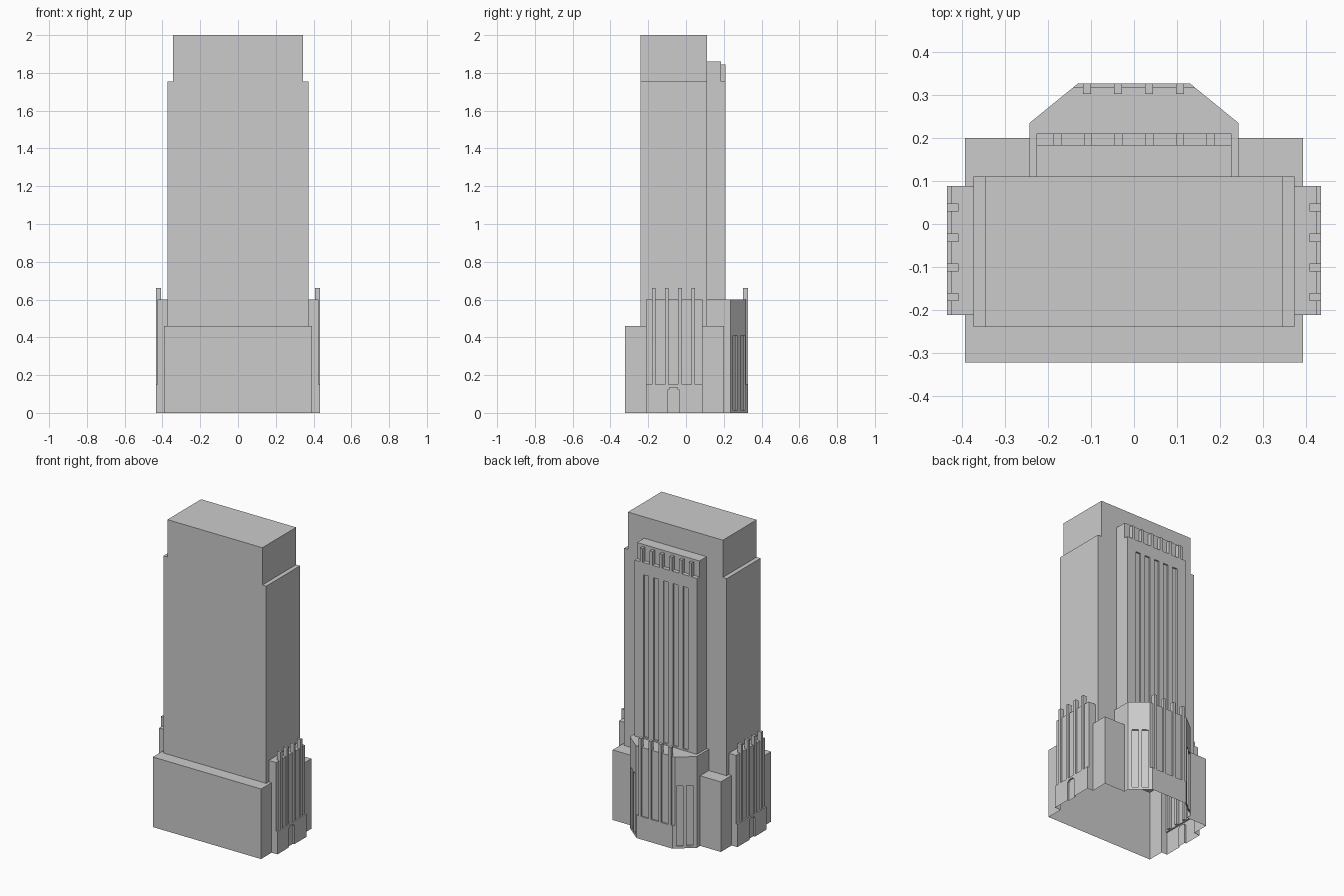
import bpy, bmesh, math
from mathutils import Vector

if "Cube" in bpy.data.objects:
    bpy.data.objects.remove(bpy.data.objects["Cube"])


def prism(name, pts, z0, z1):
    """Extrude a counter-clockwise XY outline from z0 to z1."""
    bm = bmesh.new()
    face = bm.faces.new([bm.verts.new((x, y, z0)) for x, y in pts])
    ext = bmesh.ops.extrude_face_region(bm, geom=[face])
    for v in ext["geom"]:
        if isinstance(v, bmesh.types.BMVert):
            v.co.z = z1
    bmesh.ops.recalc_face_normals(bm, faces=bm.faces[:])
    me = bpy.data.meshes.new(name)
    bm.to_mesh(me)
    bm.free()
    ob = bpy.data.objects.new(name, me)
    bpy.context.collection.objects.link(ob)
    return ob


def box(name, x0, x1, y0, y1, z0, z1):
    x0, x1 = min(x0, x1), max(x0, x1)
    return prism(name, [(x0, y0), (x1, y0), (x1, y1), (x0, y1)], z0, z1)


def combine(target, tool, op):
    mod = target.modifiers.new("bool", 'BOOLEAN')
    mod.operation, mod.solver, mod.object = op, 'EXACT', tool
    bpy.context.view_layer.objects.active = target
    bpy.ops.object.modifier_apply(modifier=mod.name)
    bpy.data.objects.remove(tool)


# Main tower with narrower crown
shell = box("building_shell", -.373, .373, -.24, .11, 0, 1.755)
solids = [
    box("crown", -.345, .345, -.24, .11, 1.6, 2.0),
    box("base_block", -.393, .393, -.322, .2, 0, .46),
    box("rear_shaft", -.227, .227, 0, .21, 0, 1.755),
    box("rear_shaft_top", -.227, .227, 0, .184, 0, 1.86),
]

# Side wings: recessed upper wall over a plinth
for s in (-1, 1):
    solids.append(box("wing", s * .3, s * .425, -.212, .088, 0, .60))
    solids.append(box("wing_plinth", s * .3, s * .435, -.212, .088, 0, .15))

# Rear entrance bay with angled corners: plinth and set-back wall
A, B = Vector((.243, .235)), Vector((.13, .327))
for tip_y, top in ((.327, .15), (.317, .60)):
    tip = A.lerp(B, (tip_y - A.y) / (B.y - A.y))
    solids.append(prism("rear_bay", [(-A.x, 0), (A.x, 0), tuple(A), tuple(tip),
                                     (-tip.x, tip.y), (-A.x, A.y)], 0, top))
for part in solids:
    combine(shell, part, 'UNION')

# Tall window slots in the rear shaft
cutters = [box("slot", x - .018, x + .018, .2, .23, .61, 1.675)
           for x in (-.142, -.071, 0, .071, .142)]

# Pairs of slots in the angled bay faces, doorways in the wings
normal = Vector((B.y - A.y, A.x - B.x)).normalized() * .01
for s in (-1, 1):
    for t0, t1 in ((.15, .42), (.57, .84)):
        p, q = A.lerp(B, t0), A.lerp(B, t1)
        pts = [p - normal, p + normal, q + normal, q - normal]
        cutters.append(prism("slot", [(s * v.x, v.y) for v in pts], .015, .41))
    for half, top in ((.029, .125), (.022, .135)):
        cutters.append(box("doorway", s * .425, s * .45,
                           -.066 - half, -.066 + half, -.05, top))
for part in cutters:
    combine(shell, part, 'DIFFERENCE')

# The shell is open underneath
bm = bmesh.new()
bm.from_mesh(shell.data)
floor = [f for f in bm.faces if f.normal.z < -.9 and f.calc_center_median().z < .001]
bmesh.ops.delete(bm, geom=floor, context='FACES')
bm.to_mesh(shell.data)
bm.free()

# Upright fins on the wings, rear bay and shaft top
W = .0095
for s in (-1, 1):
    for y in (-.17, -.101, -.032, .038):
        box("wing_fin", s * .408, s * .435, y - W, y + W, .15, .66)
for x in (-.109, -.037, .035, .107):
    box("bay_fin", x - W, x + W, .302, .327, .15, .66)
for x in (-.178, -.107, -.036, .036, .107, .178):
    box("shaft_fin", x - W, x + W, .18, .21, 1.755, 1.845)
